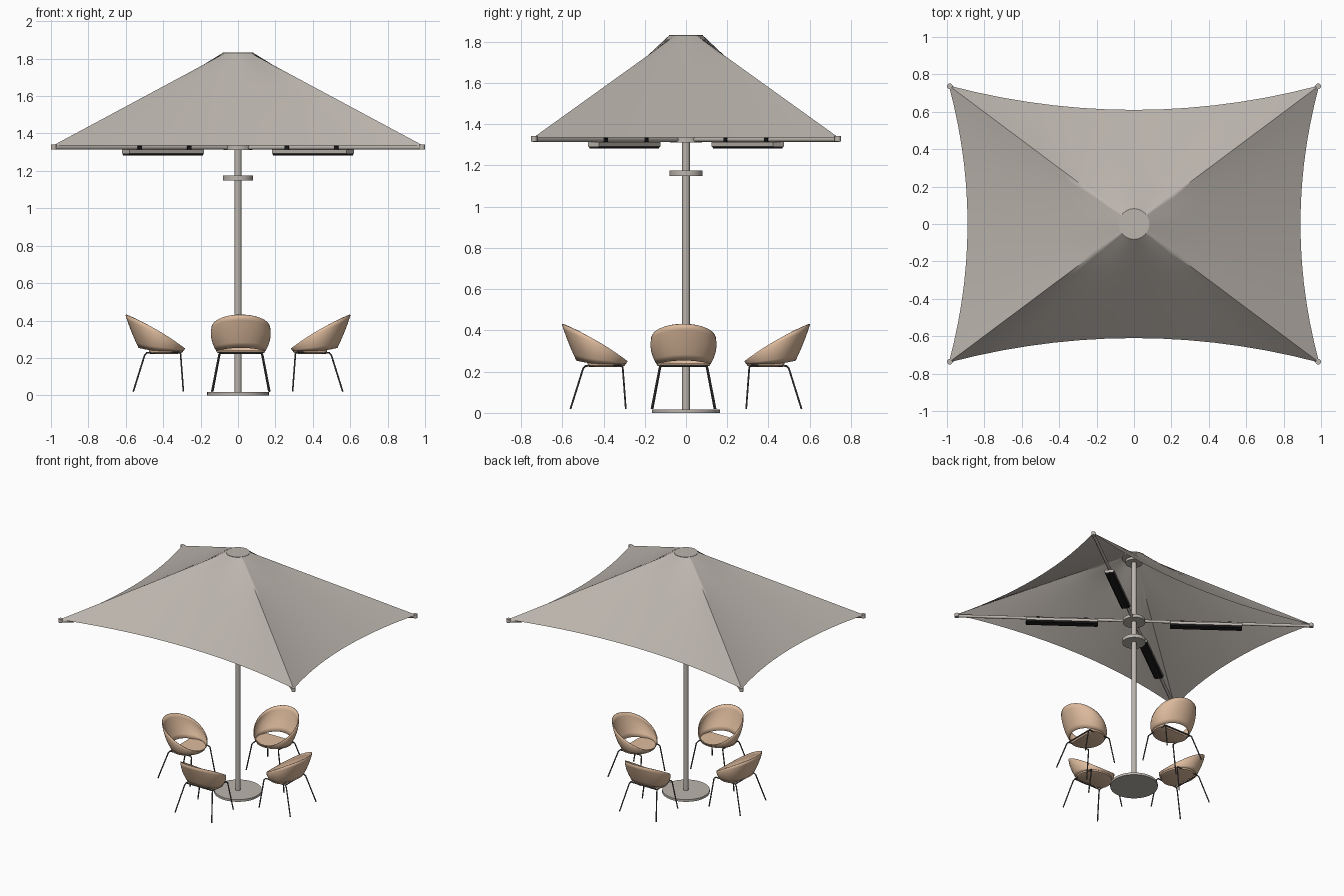
import bpy, bmesh, math
from mathutils import Vector, Matrix

if "Cube" in bpy.data.objects:
    bpy.data.objects.remove(bpy.data.objects["Cube"])


def material(name, rgb):
    m = bpy.data.materials.new(name)
    m.diffuse_color = (*rgb, 1)
    m.use_nodes = True
    m.node_tree.nodes["Principled BSDF"].inputs["Base Color"].default_value = m.diffuse_color
    return m


GREY = material("warm grey", (0.50, 0.46, 0.42))
TAN = material("tan", (0.73, 0.50, 0.34))
BLACK = material("black", (0.012, 0.012, 0.012))
DARK = material("dark metal", (0.09, 0.085, 0.08))


def finish(name, bm, mat, angle=35, normals=True):
    if normals:
        bmesh.ops.recalc_face_normals(bm, faces=bm.faces)
    me = bpy.data.meshes.new(name)
    bm.to_mesh(me)
    bm.free()
    for p in me.polygons:
        p.use_smooth = True
    me.set_sharp_from_angle(angle=math.radians(angle))
    me.materials.append(mat)
    ob = bpy.data.objects.new(name, me)
    bpy.context.collection.objects.link(ob)
    return ob


def add_rod(bm, a, b, r, seg=12):
    a, b = Vector(a), Vector(b)
    d = b - a
    m = Matrix.Translation((a + b) / 2) @ d.to_track_quat('Z', 'Y').to_matrix().to_4x4()
    bmesh.ops.create_cone(bm, cap_ends=True, segments=seg, radius1=r, radius2=r,
                          depth=d.length, matrix=m)


def rod(name, a, b, r, mat, seg=32):
    bm = bmesh.new()
    add_rod(bm, a, b, r, seg)
    return finish(name, bm, mat)


def box(name, size, matrix, mat, taper=1.0):
    bm = bmesh.new()
    bmesh.ops.create_cube(bm, size=1)
    for v in bm.verts:
        k = taper if v.co.z < 0 else 1
        v.co = Vector((v.co.x * size[0], v.co.y * size[1] * k, v.co.z * size[2]))
    bm.transform(matrix)
    return finish(name, bm, mat)


# Pole, base and hubs
rod("base_plate", (0, 0, 0), (0, 0, 0.017), 0.165, GREY, 48)
rod("pole", (0, 0, 0.01), (0, 0, 1.82), 0.019, GREY, 24)
rod("lower_hub", (0, 0, 1.148), (0, 0, 1.175), 0.081, GREY)
rod("arm_hub", (0, 0, 1.312), (0, 0, 1.335), 0.078, GREY)
rod("top_hub", (0, 0, 1.785), (0, 0, 1.805), 0.06, GREY)
rod("top_cap", (0, 0, 1.822), (0, 0, 1.833), 0.082, GREY)

# Canopy: straight ruled cloth from the top ring to four scalloped edges
CX, CY, MX, MY = 0.99, 0.74, 0.89, 0.61
N, ROWS = 14, 6
edge = []
for side in range(4):
    for i in range(N):
        t = -1 + 2 * i / N
        px = (CX * t, -(MY + (CY - MY) * t * t))
        py = (MX + (CX - MX) * t * t, CY * t)
        edge.append([px, py, (-px[0], -px[1]), (-py[0], -py[1])][side])
bm = bmesh.new()
rings = []
for r in range(ROWS + 1):
    f = r / ROWS
    ring = []
    for x, y in edge:
        top = Vector((x, y, 0)).normalized() * 0.08
        top.z = 1.832
        ring.append(bm.verts.new(top.lerp(Vector((x, y, 1.335)), f)))
    rings.append(ring)
for a, b in zip(rings, rings[1:]):
    for i in range(len(a)):
        j = (i + 1) % len(a)
        bm.faces.new((a[i], b[i], b[j], a[j]))
finish("canopy", bm, GREY, 50)

# Arms, corner caps and heaters along the diagonals
for sx in (-1, 1):
    for sy in (-1, 1):
        d = Vector((sx * CX, sy * CY, 0))
        tag = ("right" if sx > 0 else "left") + ("_back" if sy > 0 else "_front")
        rod("arm_" + tag, (0, 0, 1.325), d + Vector((0, 0, 1.325)), 0.011, GREY, 16)
        rod("corner_cap_" + tag, d * 0.995 + Vector((0, 0, 1.315)),
            d * 0.995 + Vector((0, 0, 1.342)), 0.015, GREY, 16)
        rot = Matrix.Rotation(math.atan2(d.y, d.x), 4, 'Z')

        def at(dist, z):
            return rot @ Matrix.Translation((dist, 0, z))
        box("heater_housing_" + tag, (0.5, 0.066, 0.02), at(0.5, 1.303), GREY)
        box("heater_panel_" + tag, (0.496, 0.064, 0.010), at(0.5, 1.288), BLACK, 0.75)
        for k, dist in enumerate((0.335, 0.665)):
            box(f"heater_mount_{tag}_{k}", (0.025, 0.03, 0.024), at(dist, 1.32), BLACK)

# Chairs: local u points outward to the chair back, w sideways
SEG, LV = 48, 6


def seat_edge(c, s):
    return Vector((-0.03 + 0.12 * c, 0.132 * s, 0.238 + 0.016 * max(0, c) ** 2))


def chair(tag, pos, ang):
    place = Matrix.Translation(pos) @ Matrix.Rotation(ang, 4, 'Z')
    # wrap-around shell with a rim that falls from the back to the seat front
    bm = bmesh.new()
    rows = []
    for k in range(LV + 1):
        f = k / LV
        row = []
        for i in range(SEG):
            a = 2 * math.pi * i / SEG
            c, s = math.cos(a), math.sin(a)
            top = Vector((0.16 * c, 0.158 * s, 0.355 + 0.09 * c - 0.015 * c * c))
            p = seat_edge(c, s).lerp(top, f)
            bulge = 0.05 * f * (1 - f) * (1 + c) / 2
            p += Vector((0.3 * bulge * c, s * (bulge + 0.02 * f * (1 - f)), 0))
            row.append(bm.verts.new(p))
        rows.append(row)
    for a, b in zip(rows, rows[1:]):
        for i in range(SEG):
            j = (i + 1) % SEG
            bm.faces.new((a[i], a[j], b[j], b[i]))
    bmesh.ops.recalc_face_normals(bm, faces=bm.faces)
    bm.transform(place)
    shell = finish("chair_shell_" + tag, bm, TAN, 40, False)
    mod = shell.modifiers.new("thickness", 'SOLIDIFY')
    mod.thickness = 0.006
    mod.offset = -1
    # seat pad, cut short at the rear to leave the open slot
    bm = bmesh.new()
    loops = []
    for z, k in ((0.243, 1.0), (0.229, 0.97), (0.222, 0.8)):
        loop = []
        for i in range(SEG):
            a = 2 * math.pi * i / SEG
            p = seat_edge(math.cos(a), math.sin(a))
            loop.append(bm.verts.new((min(p.x, 0.035) * k, p.y * k, z)))
        loops.append(loop)
    bm.faces.new(loops[0])
    bm.faces.new(loops[2][::-1])
    for a, b in zip(loops, loops[1:]):
        for i in range(SEG):
            j = (i + 1) % SEG
            bm.faces.new((a[i], a[j], b[j], b[i]))
    bmesh.ops.remove_doubles(bm, verts=bm.verts, dist=0.0002)
    bm.transform(place)
    finish("chair_seat_" + tag, bm, TAN, 40)
    # bent metal leg frame
    bm = bmesh.new()
    for s in (-1, 1):
        path = [(-0.15, s * 0.15, 0.02), (-0.135, s * 0.112, 0.222), (-0.125, s * 0.105, 0.232),
                (0.045, s * 0.112, 0.228), (0.057, s * 0.117, 0.215), (0.118, s * 0.155, 0.02)]
        for a, b in zip(path, path[1:]):
            add_rod(bm, a, b, 0.0045, 8)
    add_rod(bm, (0.045, -0.112, 0.228), (0.045, 0.112, 0.228), 0.0045, 8)
    bm.transform(place)
    finish("chair_legs_" + tag, bm, DARK)


R = 0.442
chair("right", (R, -0.012, 0), 0)
chair("back", (0.015, R, 0), math.pi / 2)
chair("left", (-R, -0.012, 0), math.pi)
chair("front", (0.015, -R, 0), -math.pi / 2)
